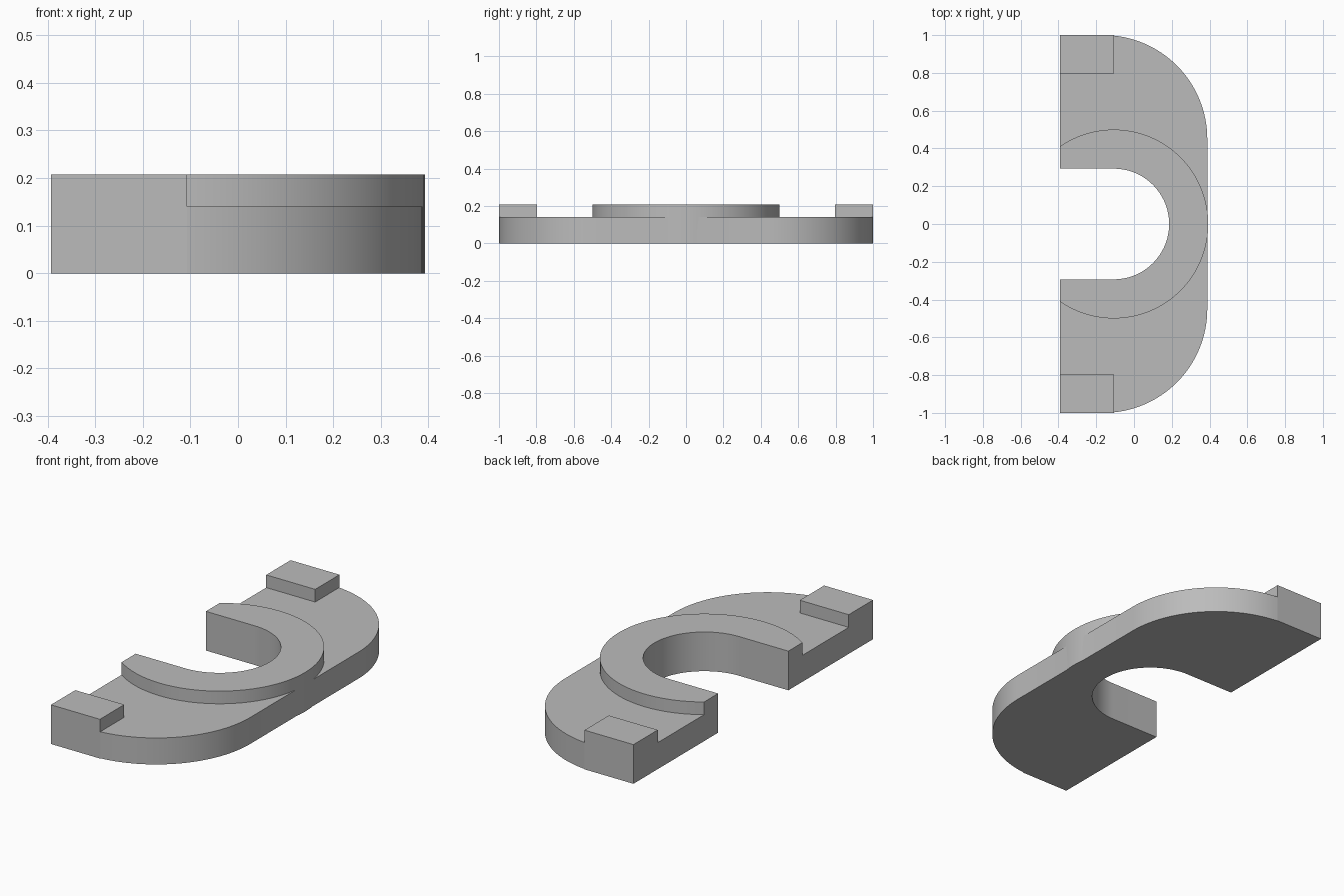
import bpy, bmesh
from math import cos, sin, pi

cube = bpy.data.objects.get("Cube")
if cube:
    bpy.data.objects.remove(cube, do_unlink=True)

LEFT, AXIS = -0.393, -0.107      # cut face and centre of the bore
PLATE, TOP = 0.14, 0.207         # plate height and raised height
BORE, RING = 0.293, 0.5          # radii
EDGE, CORNER = 0.388, 0.55       # plate side and its corner radius
BEYOND = -0.6                    # overlap past the cut face

grey = bpy.data.materials.new("plain grey")
grey.use_nodes = True
colour = (0.5, 0.5, 0.5, 1)
grey.diffuse_color = colour
grey.node_tree.nodes["Principled BSDF"].inputs["Base Color"].default_value = colour


def arc(cx, cy, r, start, end, steps):
    return [(cx + r * cos(start + (end - start) * i / steps),
             cy + r * sin(start + (end - start) * i / steps)) for i in range(steps + 1)]


def box(x0, x1, y0, y1):
    return [(x0, y0), (x1, y0), (x1, y1), (x0, y1)]


def prism(name, outline, z0, z1):
    """Extrude a counter-clockwise outline upwards."""
    bm = bmesh.new()
    face = bm.faces.new([bm.verts.new((x, y, z0)) for x, y in outline])
    top = bmesh.ops.extrude_face_region(bm, geom=[face])["geom"]
    bmesh.ops.translate(bm, vec=(0, 0, z1 - z0),
                        verts=[v for v in top if isinstance(v, bmesh.types.BMVert)])
    bmesh.ops.recalc_face_normals(bm, faces=bm.faces)
    mesh = bpy.data.meshes.new(name)
    bm.to_mesh(mesh)
    bm.free()
    mesh.materials.append(grey)
    obj = bpy.data.objects.new(name, mesh)
    bpy.context.collection.objects.link(obj)
    return obj


def combine(target, tool, operation):
    mod = target.modifiers.new(operation.lower(), "BOOLEAN")
    mod.operation, mod.solver, mod.object = operation, "EXACT", tool
    bpy.context.view_layer.objects.active = target
    bpy.ops.object.modifier_apply(modifier=mod.name)
    bpy.data.objects.remove(tool, do_unlink=True)


# Plate with two large rounded corners
cx, cy = EDGE - CORNER, 1 - CORNER
plate = prism("half_plate",
              [(BEYOND, -1)] + arc(cx, -cy, CORNER, -pi / 2, 0, 32)
              + arc(cx, cy, CORNER, 0, pi / 2, 32) + [(BEYOND, 1)], 0, PLATE)

# Raised collar around the bore
combine(plate, prism("collar", arc(AXIS, 0, RING, 0, 2 * pi, 128)[:-1], 0, TOP), "UNION")

# Raised pad at each end
for name, y0, y1 in (("front_pad", -1, -0.797), ("back_pad", 0.797, 1)):
    combine(plate, prism(name, box(BEYOND, AXIS, y0, y1), 0, TOP), "UNION")

# Open slot with a round end, then the flat cut face
slot = [(-1, -BORE)] + arc(AXIS, 0, BORE, -pi / 2, pi / 2, 48) + [(-1, BORE)]
combine(plate, prism("slot_cutter", slot, -0.5, 0.5), "DIFFERENCE")
combine(plate, prism("side_cutter", box(-2, LEFT, -2, 2), -0.5, 0.5), "DIFFERENCE")

# Merge coplanar faces and shade
bm = bmesh.new()
bm.from_mesh(plate.data)
bmesh.ops.remove_doubles(bm, verts=bm.verts, dist=0.0001)
bmesh.ops.dissolve_limit(bm, angle_limit=0.002, verts=bm.verts, edges=bm.edges)
bm.to_mesh(plate.data)
bm.free()
bpy.ops.object.select_all(action="DESELECT")
plate.select_set(True)
bpy.context.view_layer.objects.active = plate
bpy.ops.object.shade_smooth_by_angle(angle=pi / 6)
